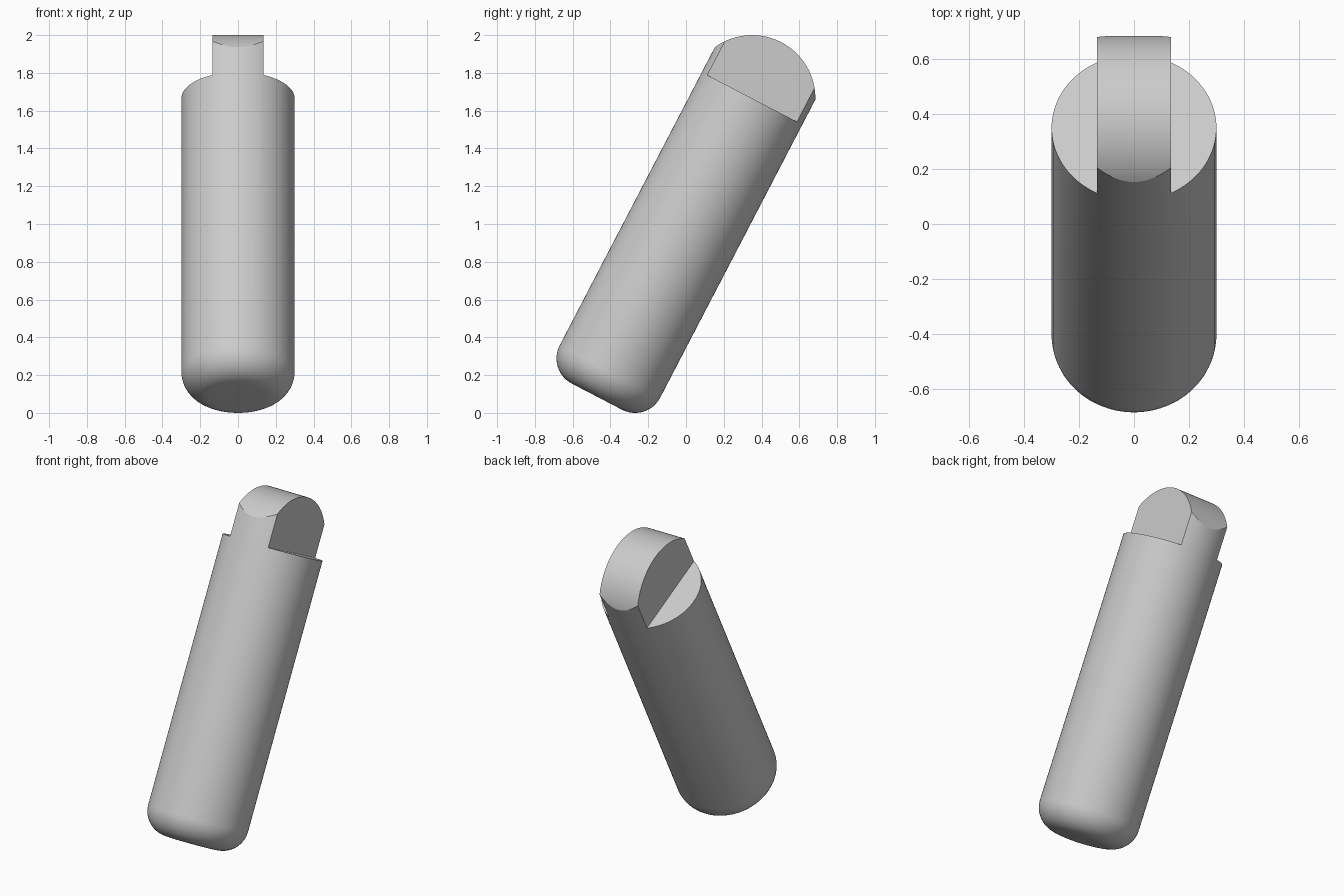
import bpy, bmesh, math
from mathutils import Matrix, Vector

if "Cube" in bpy.data.objects:
    bpy.data.objects.remove(bpy.data.objects["Cube"])

TILT = math.radians(27.5)
R, FILLET, LENGTH = 0.30, 0.15, 1.78    # shaft radius, bottom rounding, base to shoulder
TAB_HALF, TAB_R = 0.135, 0.335          # tab half width and top radius
SEG = 96

# Local z is the shaft axis; the origin is the shoulder centre
PLACE = Matrix.Translation((0, 0.35, 1.665)) @ Matrix.Rotation(-TILT, 4, 'X')


def make_object(name, bm):
    bmesh.ops.recalc_face_normals(bm, faces=bm.faces)
    mesh = bpy.data.meshes.new(name)
    bm.to_mesh(mesh)
    bm.free()
    ob = bpy.data.objects.new(name, mesh)
    bpy.context.collection.objects.link(ob)
    ob.matrix_world = PLACE
    return ob


def lathe(name, profile):
    bm = bmesh.new()
    vs = [bm.verts.new((r, 0, z)) for r, z in profile]
    es = [bm.edges.new(p) for p in zip(vs, vs[1:])]
    bmesh.ops.spin(bm, geom=vs + es, axis=(0, 0, 1), cent=(0, 0, 0),
                   angle=math.tau, steps=SEG, use_duplicate=False)
    bmesh.ops.remove_doubles(bm, verts=bm.verts, dist=1e-5)
    return make_object(name, bm)


def extrude_x(name, outline, x0, x1):
    bm = bmesh.new()
    face = bm.faces.new([bm.verts.new((x0, y, z)) for y, z in outline])
    new = bmesh.ops.extrude_face_region(bm, geom=[face])['geom']
    bmesh.ops.translate(bm, vec=Vector((x1 - x0, 0, 0)),
                        verts=[v for v in new if isinstance(v, bmesh.types.BMVert)])
    return make_object(name, bm)


# Shaft: round bar with a filleted bottom, long enough to include the tab
N = 12
profile = [(0, -LENGTH)]
for i in range(N + 1):
    a = math.pi / 2 * i / N
    profile.append((R - FILLET + FILLET * math.sin(a),
                    -LENGTH + FILLET - FILLET * math.cos(a)))
profile += [(R, 0.5), (0, 0.5)]
pin = lathe("tilted_pin", profile)

# Helper that rounds the top of the tab
arch = [(TAB_R * math.cos(math.pi * i / 64), TAB_R * math.sin(math.pi * i / 64))
        for i in range(65)]
arch += [(-TAB_R, -2), (TAB_R, -2)]
cutters = [(extrude_x("arch_cutter", arch, -0.5, 0.5), 'INTERSECT')]

# Helpers that cut the two shoulders beside the tab
box = [(-0.5, 0), (0.5, 0), (0.5, 1), (-0.5, 1)]
for s in (-1, 1):
    cutters.append((extrude_x("shoulder_cutter", box, s * TAB_HALF, s * 0.5), 'DIFFERENCE'))

bpy.context.view_layer.objects.active = pin
pin.select_set(True)
for cutter, op in cutters:
    mod = pin.modifiers.new(cutter.name, 'BOOLEAN')
    mod.operation, mod.object, mod.solver = op, cutter, 'EXACT'
    bpy.ops.object.modifier_apply(modifier=mod.name)
    bpy.data.objects.remove(cutter)

bpy.ops.object.shade_smooth_by_angle(angle=math.radians(20))
